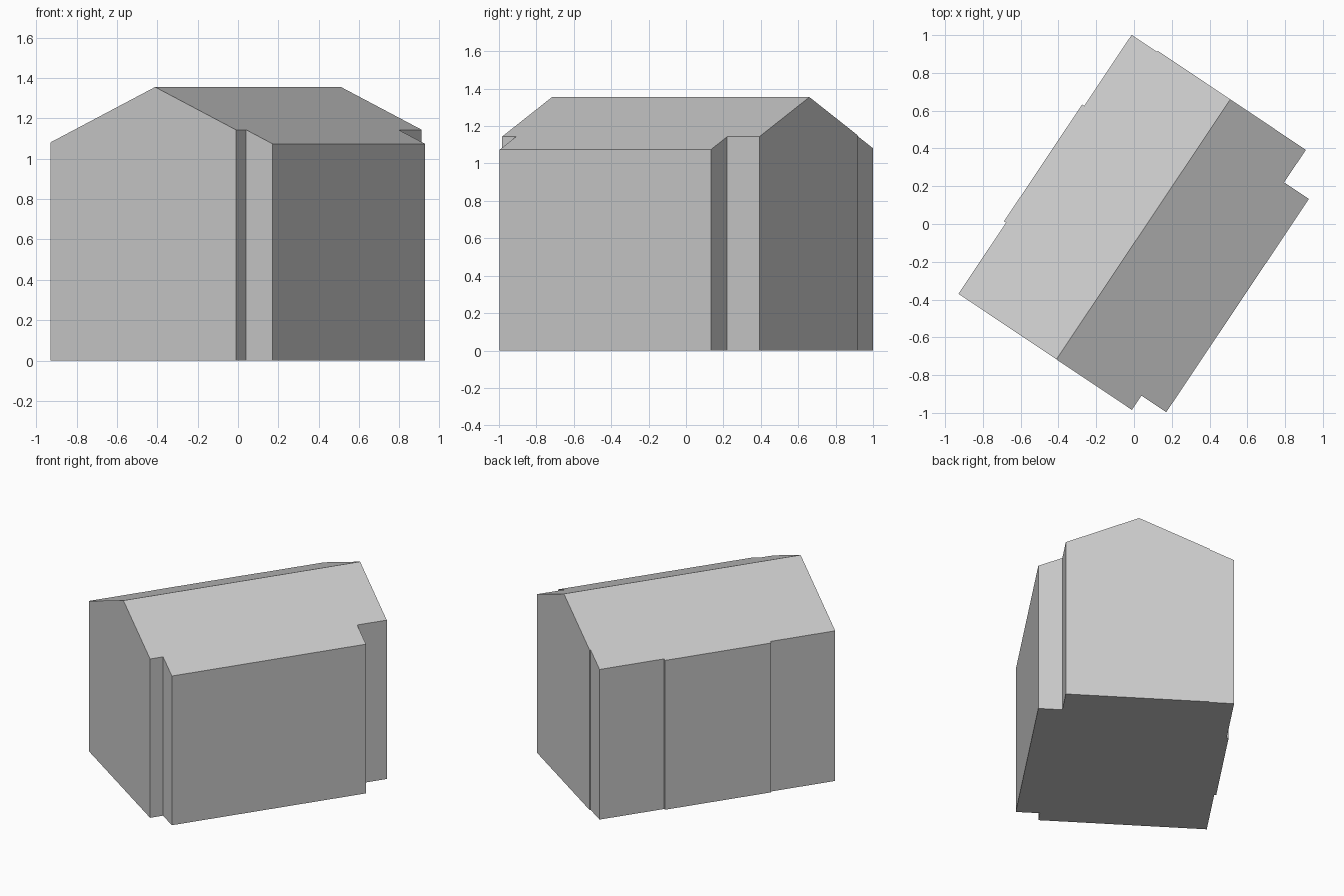
import bpy, bmesh, math
from mathutils import Matrix

cube = bpy.data.objects.get("Cube")
if cube:
    bpy.data.objects.remove(cube, do_unlink=True)

# Plaster material for the whole building
grey = bpy.data.materials.new("plain_grey")
grey.use_nodes = True
colour = (0.6, 0.6, 0.6, 1.0)
grey.diffuse_color = colour
grey.node_tree.nodes["Principled BSDF"].inputs["Base Color"].default_value = colour

RIDGE_Z, RIDGE_SIDE, PITCH = 1.355, 0.057, 0.44
TURN = math.atan2(0.831, 0.556)

# Floor plan: distance along the ridge, distance to its right side
plan = [
    (-0.824, -0.567), (-0.824, 0.538),              # front gable
    (-0.733, 0.538), (-0.733, 0.696),               # right bay
    (0.625, 0.696), (0.625, 0.538),
    (0.832, 0.538), (0.832, -0.405),                # rear gable with shallow step
    (0.825, -0.405), (0.825, -0.567),
    (0.373, -0.567), (0.373, -0.58),                # shallow projection on left wall
    (-0.371, -0.58), (-0.371, -0.567),
]

# Walls: extrude the plan upward
bm = bmesh.new()
floor = bm.faces.new([bm.verts.new((along, -side, 0)) for along, side in plan])
top = bmesh.ops.extrude_face_region(bm, geom=[floor], use_keep_orig=True)
for v in top["geom"]:
    if isinstance(v, bmesh.types.BMVert):
        v.co.z = 1

# Ridge: split along its line, then lower the roof to either side
bmesh.ops.bisect_plane(bm, geom=bm.verts[:] + bm.edges[:] + bm.faces[:],
                       plane_co=(0, -RIDGE_SIDE, 0), plane_no=(0, 1, 0))
for v in bm.verts:
    if v.co.z > 0.5:
        v.co.z = RIDGE_Z - PITCH * abs(v.co.y + RIDGE_SIDE)

# Turn the building to its diagonal heading
bmesh.ops.rotate(bm, verts=bm.verts, matrix=Matrix.Rotation(TURN, 3, "Z"))
bmesh.ops.recalc_face_normals(bm, faces=bm.faces)

mesh = bpy.data.meshes.new("gabled_house")
bm.to_mesh(mesh)
bm.free()
mesh.materials.append(grey)
house = bpy.data.objects.new("gabled_house", mesh)
bpy.context.collection.objects.link(house)
